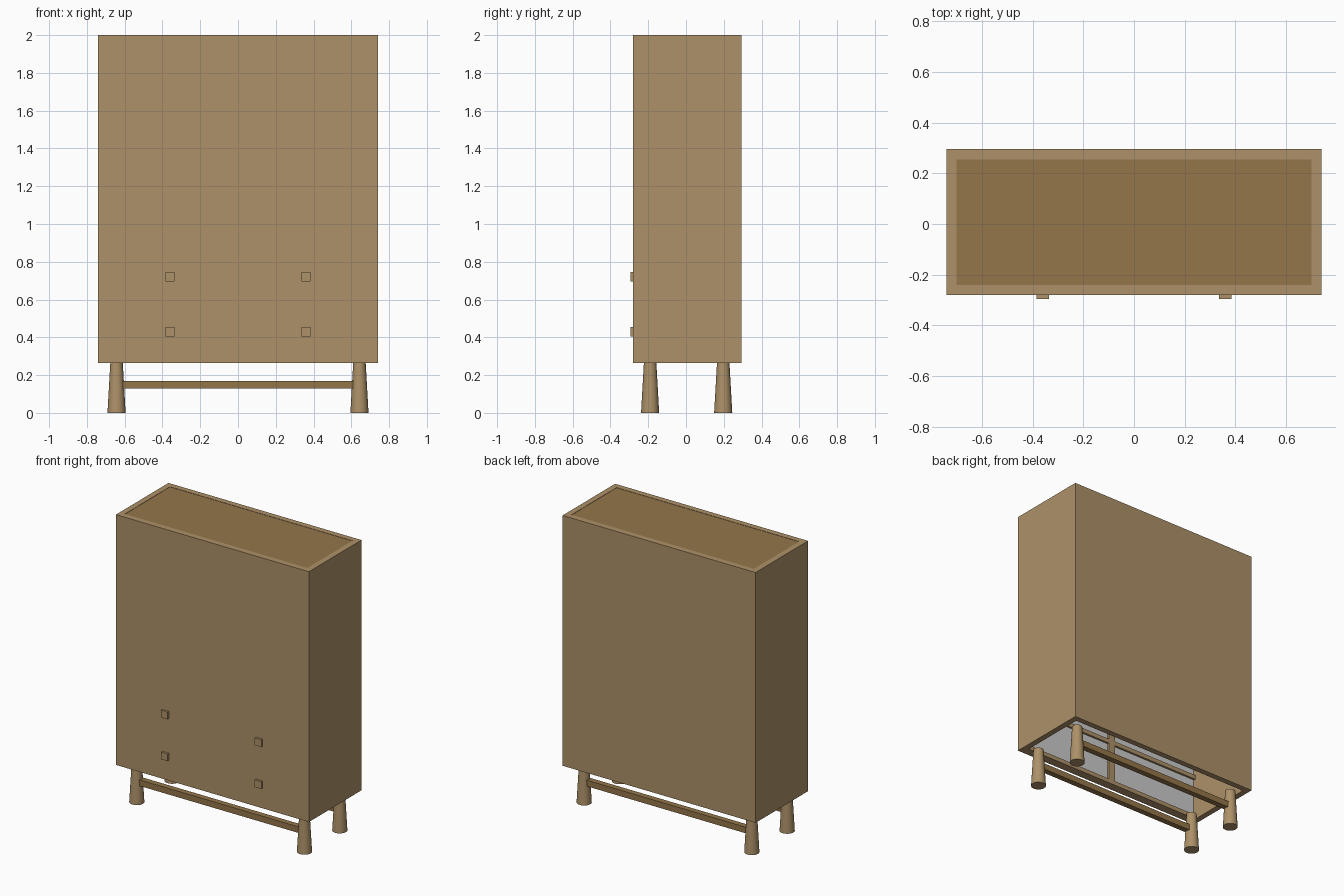
import bpy, bmesh
from mathutils import Matrix

if "Cube" in bpy.data.objects:
    bpy.data.objects.remove(bpy.data.objects["Cube"])


def material(name, rgb):
    m = bpy.data.materials.new(name)
    m.diffuse_color = (*rgb, 1)
    m.use_nodes = True
    m.node_tree.nodes["Principled BSDF"].inputs["Base Color"].default_value = m.diffuse_color
    return m


oak = material("oak", (0.42, 0.285, 0.14))
dark_oak = material("dark_oak", (0.296, 0.18, 0.068))


def add_object(name, bm, mat):
    mesh = bpy.data.meshes.new(name)
    bm.to_mesh(mesh)
    bm.free()
    obj = bpy.data.objects.new(name, mesh)
    bpy.context.collection.objects.link(obj)
    if mat:
        mesh.materials.append(mat)
    return obj


def box(name, x, y, z, mat):
    """Box from (min, max) pairs on each axis."""
    bm = bmesh.new()
    size = [b - a for a, b in (x, y, z)]
    mid = [(a + b) / 2 for a, b in (x, y, z)]
    bmesh.ops.create_cube(bm, size=1, matrix=Matrix.Translation(mid) @ Matrix.Diagonal((*size, 1)))
    return add_object(name, bm, mat)


W, Y0, Y1, Z0, Z1, T = 0.74, -0.28, 0.295, 0.265, 2.0, 0.04

# Carcass: one square tube, open at the bottom
bm = bmesh.new()
rings = []
for inset in (0, T):
    for z in (Z0, Z1):
        x, a, b = W - inset, Y0 + inset, Y1 - inset
        rings.append([bm.verts.new((px, py, z)) for px, py in ((-x, a), (x, a), (x, b), (-x, b))])
ob, ot, ib, it = rings
for lo, hi in ((ob, ot), (ot, it), (it, ib), (ib, ob)):
    for i in range(4):
        j = (i + 1) % 4
        bm.faces.new((lo[i], lo[j], hi[j], hi[i]))
bmesh.ops.recalc_face_normals(bm, faces=bm.faces[:])
add_object("carcass", bm, oak)

# Top panel set into the rim
box("top_panel", (-W + T, W - T), (Y0 + T, Y1 - T), (Z1 - 0.04, Z1 - 0.002), dark_oak)

# Frame and pale drawer backs on the inside of the front
fy = (Y0 + T, Y0 + T + 0.02)
for i, z in enumerate((0.28, 0.575, 0.87)):
    box(f"inner_rail_{i}", (-W + T, W - T), fy, (z - 0.015, z + 0.015), oak)
box("inner_stile", (-0.025, 0.025), fy, (0.295, 0.855), oak)

# Drawer backs and square knobs, two columns of two
for side, s in (("left", -1), ("right", 1)):
    for row, z in (("lower", 0.43), ("upper", 0.72)):
        cx = s * 0.36
        box(f"{side}_{row}_drawer_back", (cx - 0.335, cx + 0.335),
            (Y0 + T, Y0 + T + 0.006), (z - 0.13, z + 0.13), None)
        box(f"{side}_{row}_knob", (cx - 0.025, cx + 0.025), (Y0 - 0.015, Y0),
            (z - 0.025, z + 0.025), oak)

# Tapered legs and long stretchers
for end, y in (("front", -0.19), ("back", 0.197)):
    for side, s in (("left", -1), ("right", 1)):
        bm = bmesh.new()
        bmesh.ops.create_cone(bm, cap_ends=True, segments=24, radius1=0.048, radius2=0.033,
                              depth=Z0, matrix=Matrix.Translation((s * 0.643, y, Z0 / 2)))
        leg = add_object(f"{end}_{side}_leg", bm, oak)
        bpy.ops.object.select_all(action="DESELECT")
        leg.select_set(True)
        bpy.context.view_layer.objects.active = leg
        bpy.ops.object.shade_smooth_by_angle()
    box(f"{end}_stretcher", (-0.62, 0.62), (y - 0.02, y + 0.02), (0.128, 0.17), dark_oak)
